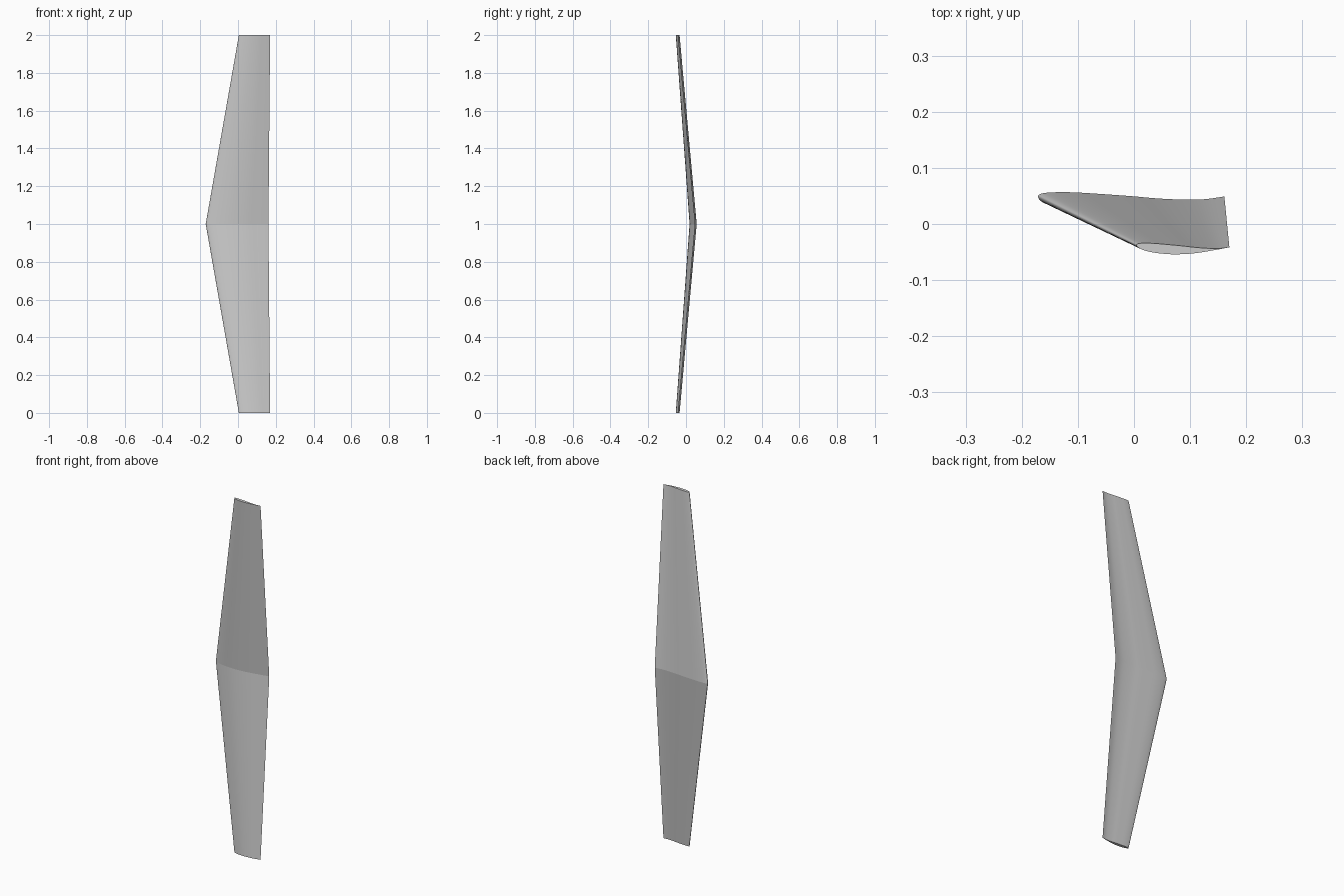
import bpy, bmesh
from mathutils import Vector

if "Cube" in bpy.data.objects:
    bpy.data.objects.remove(bpy.data.objects["Cube"])

# Unit-chord aerofoil: trailing edge -> convex front side -> nose -> back side
PROFILE = [(1, 0), (.9, -.022), (.8, -.042), (.65, -.07), (.5, -.086), (.35, -.09),
           (.2, -.078), (.1, -.059), (.035, -.036), (.008, -.017), (0, 0),
           (.008, .011), (.035, .019), (.1, .023), (.2, .022), (.33, .014),
           (.5, .002), (.65, -.011), (.8, -.017), (.9, -.014), (1, 0)]


def smooth_profile(points, steps=4):
    """Catmull-Rom curve through the points, without repeating the sharp tail."""
    p = [Vector(q) for q in points]
    p = [p[0] * 2 - p[1]] + p + [p[-1] * 2 - p[-2]]
    out = []
    for i in range(1, len(p) - 2):
        a, b, c, d = p[i - 1:i + 3]
        for k in range(steps):
            t = k / steps
            out.append(.5 * (2 * b + (c - a) * t + (2 * a - 5 * b + 4 * c - d) * t ** 2
                             + (3 * b - a - 3 * c + d) * t ** 3))
    return out


def add_section(bm, nose, tail, z):
    """Place the aerofoil between a nose and a tail point at height z."""
    nose, tail = Vector(nose), Vector(tail)
    chord = tail - nose
    side = Vector((-chord.y, chord.x))
    ring = []
    for q in section:
        v = nose + chord * q.x + side * q.y
        ring.append(bm.verts.new((v.x, v.y, z)))
    return ring


section = smooth_profile(PROFILE)
bm = bmesh.new()

# Tips and wide middle section
tip = ((.0045, -.0375), (.17, -.0415))
root = ((-.171, .049), (.161, .049))
bottom = add_section(bm, *tip, 0)
middle = add_section(bm, *root, 1)
top = add_section(bm, *tip, 2)

# Skins of the two swept panels
n = len(section)
for low, high in ((bottom, middle), (middle, top)):
    for i in range(n):
        j = (i + 1) % n
        bm.faces.new((low[i], low[j], high[j], high[i])).smooth = True

# Flat tip caps
bm.faces.new(bottom)
bm.faces.new(top)
bmesh.ops.recalc_face_normals(bm, faces=bm.faces)

# Keep the middle fold, the tip rims and the trailing edge crisp
for ring in (bottom, middle, top):
    for i in range(n):
        bm.edges.get((ring[i], ring[(i + 1) % n])).smooth = False
for a, b in ((bottom, middle), (middle, top)):
    bm.edges.get((a[0], b[0])).smooth = False

mesh = bpy.data.meshes.new("wing")
bm.to_mesh(mesh)
bm.free()
wing = bpy.data.objects.new("wing", mesh)
bpy.context.collection.objects.link(wing)
